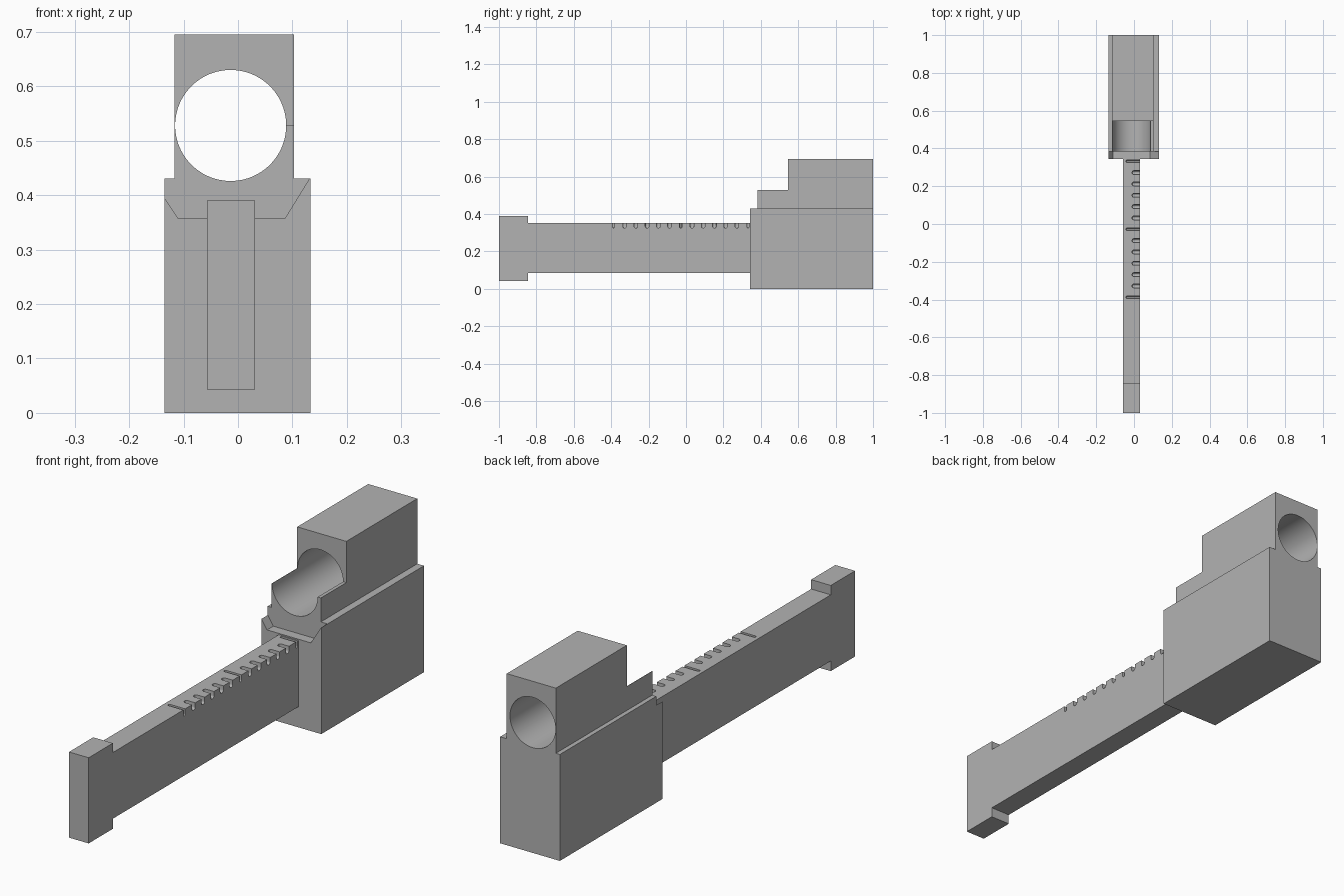
import bpy
import bmesh
from mathutils import Vector

if "Cube" in bpy.data.objects:
    bpy.data.objects.remove(bpy.data.objects["Cube"])

GREY = (0.45, 0.45, 0.45, 1)
grey = bpy.data.materials.new("plain grey")
grey.use_nodes = True
grey.diffuse_color = GREY
grey.node_tree.nodes["Principled BSDF"].inputs["Base Color"].default_value = GREY


def finish(name, bm):
    bmesh.ops.recalc_face_normals(bm, faces=bm.faces)
    mesh = bpy.data.meshes.new(name)
    bm.to_mesh(mesh)
    bm.free()
    mesh.materials.append(grey)
    obj = bpy.data.objects.new(name, mesh)
    bpy.context.collection.objects.link(obj)
    return obj


def prism(name, points, axis, start, end):
    """Extrude a profile: (x, z) points along y, or (y, z) points along x."""
    bm = bmesh.new()
    place = (lambda a, b: (a, start, b)) if axis == "y" else (lambda a, b: (start, a, b))
    face = bm.faces.new([bm.verts.new(place(a, b)) for a, b in points])
    moved = bmesh.ops.extrude_face_region(bm, geom=[face])["geom"]
    step = Vector((0, end - start, 0) if axis == "y" else (end - start, 0, 0))
    bmesh.ops.translate(bm, vec=step,
                        verts=[v for v in moved if isinstance(v, bmesh.types.BMVert)])
    return finish(name, bm)


def rect(a0, a1, b0, b1):
    return [(a0, b0), (a1, b0), (a1, b1), (a0, b1)]


def cylinder_y(name, x, z, radius, y0, y1):
    bm = bmesh.new()
    bmesh.ops.create_cone(bm, cap_ends=True, segments=96, radius1=radius,
                          radius2=radius, depth=y1 - y0)
    for v in bm.verts:
        v.co = (x + v.co.x, (y0 + y1) / 2 + v.co.z, z + v.co.y)
    return finish(name, bm)


def cut(target, cutter):
    cutter.hide_render = True
    mod = target.modifiers.new("cut", "BOOLEAN")
    mod.operation = "DIFFERENCE"
    mod.solver = "EXACT"
    mod.object = cutter
    bpy.context.view_layer.objects.active = target
    bpy.ops.object.modifier_apply(modifier=mod.name)
    bpy.data.objects.remove(cutter)


def smooth(obj):
    bpy.ops.object.select_all(action="DESELECT")
    obj.select_set(True)
    bpy.context.view_layer.objects.active = obj
    bpy.ops.object.shade_smooth_by_angle(angle=0.5)


# Housing: wide base with a narrower block on top
FRONT, BACK = 0.343, 1.0
housing = prism("housing", [
    (-0.135, 0), (0.133, 0), (0.133, 0.431), (0.103, 0.431),
    (0.103, 0.695), (-0.117, 0.695), (-0.117, 0.431), (-0.135, 0.431),
], "y", FRONT, BACK)

# Sloped notch in the front lip
cut(housing, prism("lip_cutter", [
    (-0.11, 0.357), (0.086, 0.357), (0.16, 0.477), (0.16, 0.8),
    (-0.16, 0.8), (-0.16, 0.433)], "y", 0.3, 0.383))
# Step that opens the front of the bore into a half trough
cut(housing, prism("step_cutter", rect(0.25, 0.546, 0.528, 0.8), "x", -0.2, 0.2))
# Through bore
cut(housing, cylinder_y("bore_cutter", -0.0135, 0.528, 0.102, 0.2, 1.1))
smooth(housing)

# Bar with a taller end stop
bar = prism("notched_bar", [
    (-1, 0.043), (-0.845, 0.043), (-0.845, 0.084), (0.36, 0.084),
    (0.36, 0.352), (-0.845, 0.352), (-0.845, 0.39), (-1, 0.39),
], "x", -0.057, 0.031)

# Rounded graduation notches, every sixth one long and thin
for i in range(13):
    is_long = i % 6 == 0
    width = 0.012 if is_long else 0.02
    left = -0.042 if is_long else -0.01
    y = -0.388 + 0.06 * i
    bm = bmesh.new()
    bmesh.ops.create_cube(bm, size=1)
    for v in bm.verts:
        v.co = ((left + 0.06) / 2 + v.co.x * (0.06 - left),
                y + v.co.y * width, 0.364 + v.co.z * 0.076)
    bmesh.ops.bevel(bm, geom=bm.edges[:], offset=width * 0.45, segments=4,
                    profile=0.5, affect="EDGES")
    cut(bar, finish("notch_cutter", bm))
smooth(bar)
